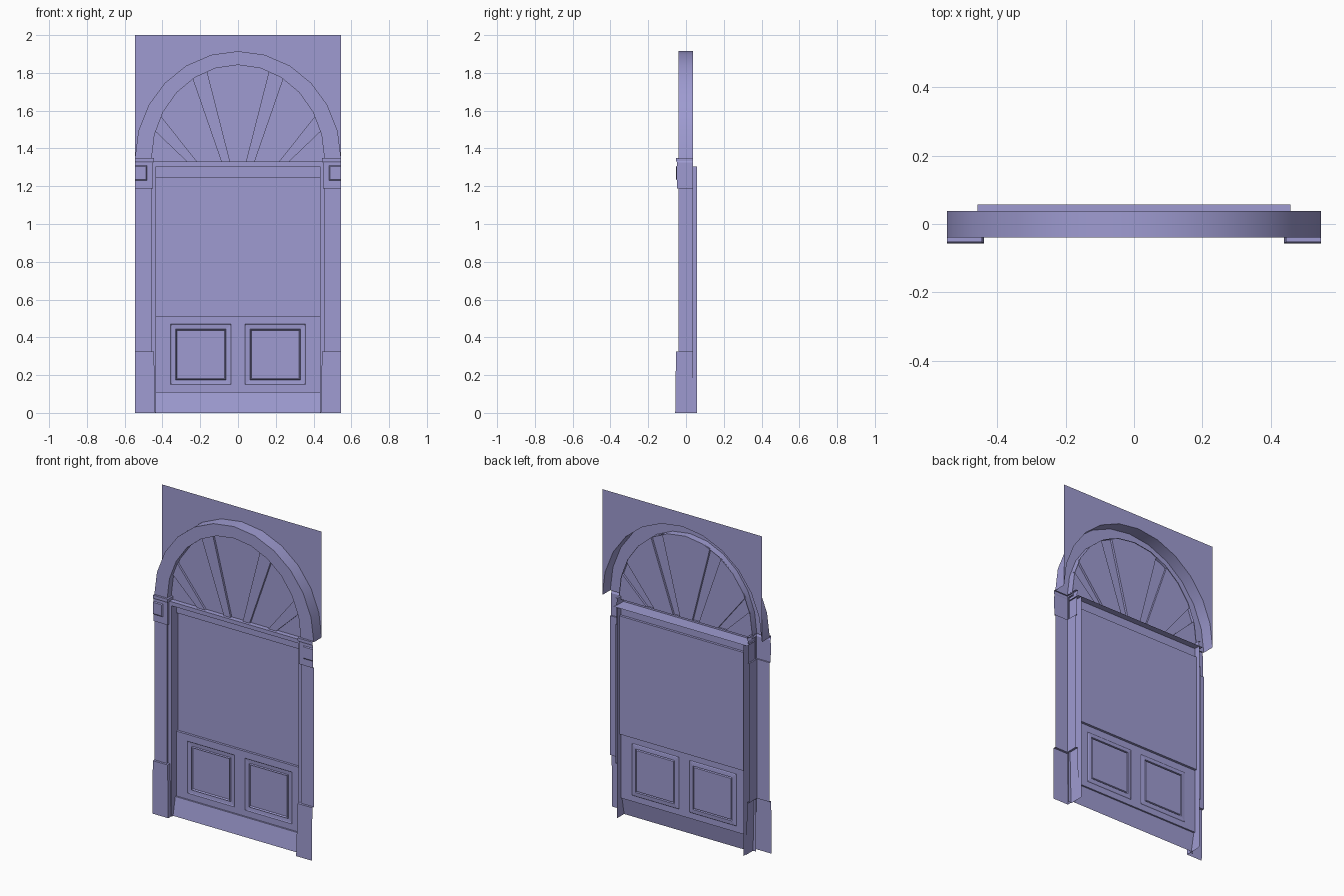
import bpy, bmesh, math

if "Cube" in bpy.data.objects:
    bpy.data.objects.remove(bpy.data.objects["Cube"])

paint = bpy.data.materials.new("violet_paint")
paint.diffuse_color = (0.345, 0.33, 0.64, 1)
paint.use_nodes = True
paint.node_tree.nodes["Principled BSDF"].inputs["Base Color"].default_value = paint.diffuse_color


def loft(name, loops, closed=False, cap=False, mirror=True, smooth=False):
    """Skin a surface through loops of equal length; optionally fill the last loop."""
    bm = bmesh.new()
    rows = [[bm.verts.new(p) for p in loop] for loop in loops]
    n = len(rows[0])
    for a, b in zip(rows, rows[1:]):
        for i in range(n if closed else n - 1):
            j = (i + 1) % n
            bm.faces.new((a[i], a[j], b[j], b[i]))
    if cap:
        bm.faces.new(rows[-1])
    bmesh.ops.recalc_face_normals(bm, faces=bm.faces)
    me = bpy.data.meshes.new(name)
    bm.to_mesh(me)
    bm.free()
    me.materials.append(paint)
    ob = bpy.data.objects.new(name, me)
    bpy.context.collection.objects.link(ob)
    if mirror:
        mod = ob.modifiers.new("Mirror", 'MIRROR')
        mod.merge_threshold = 0.0005
    if smooth:
        bpy.ops.object.select_all(action='DESELECT')
        bpy.context.view_layer.objects.active = ob
        ob.select_set(True)
        bpy.ops.object.shade_smooth_by_angle(angle=math.radians(30))
    return ob


def upright(name, plan, z0, z1):
    return loft(name, [[(x, y, z) for x, y in plan] for z in (z0, z1)])


def across(name, x, profile):
    """Horizontal moulding: a (y, z) profile swept from -x to x."""
    return loft(name, [[(-x, y, z), (x, y, z)] for y, z in profile], mirror=False)


def rect(x0, x1, z0, z1, y, inset=0):
    i = inset
    return [(x0 + i, y, z0 + i), (x1 - i, y, z0 + i), (x1 - i, y, z1 - i), (x0 + i, y, z1 - i)]


W = 0.546                      # half width
IN, JAMB = 0.4577, 0.434       # half widths of the arch and door openings
FRONT, BACK = -0.039, 0.038
FRAME_Y, REAR = -0.03, 0.057   # door frame front and rear edge
SPRING = 1.345


def arc(t, rx, rz):
    a = math.radians(t)
    return rx * math.sin(a), SPRING + rz * math.cos(a)


def inner(t):
    return arc(t, IN, 0.497)


steps = range(0, 91, 15)
outer_pts = [arc(t, W, 0.57) for t in steps]
inner_pts = [inner(t) for t in steps]

# Arch moulding and the wall spandrels above it
loft("arch", [[(x, y, z) for x, z in pts] for pts, y in
              ((outer_pts, BACK), (outer_pts, FRONT), (inner_pts, FRONT), (inner_pts, 0.005))],
     smooth=True)
loft("spandrel_wall", [[(x, BACK, z) for x, z in outer_pts], [(x, BACK, 2.0) for x, z in outer_pts]])

# Fanlight: glass sectors and raised spokes, bounded by (angle, foot x)
SILL, GLASS_Y, SPOKE_Y = 1.33, 0.0, -0.013
bounds = [(0, 0), (21, 0.042), (31.6, 0.088), (63, 0.217), (73, 0.27), (90, IN)]
for k, ((t0, b0), (t1, b1)) in enumerate(zip(bounds, bounds[1:])):
    spoke = k % 2 == 1
    y = SPOKE_Y if spoke else GLASS_Y
    ts = [t0] + [t for t in steps if t0 < t < t1] + [t1]
    outline = [(b1, SILL), (b0, SILL)] + [inner(t) for t in ts]
    front = [(x, y, z) for x, z in outline]
    loops = [[(x, GLASS_Y, z) for x, z in outline], front] if spoke else [front]
    loft("fan_spoke" if spoke else "fan_glass", loops, closed=True, cap=True)

# Pilasters with inner reveals, and the door jambs
upright("pilaster", [(W, FRONT), (IN, FRONT), (IN, BACK)], 0.326, 1.188)
upright("door_jamb", [(IN, FRAME_Y), (JAMB, FRAME_Y), (JAMB, REAR)], 0, 1.305)

# Tapered plinths
loft("plinth", [[(W, y, z), (x, y, z), (x, yb, z)] for x, y, yb, z in
                ((0.438, -0.057, BACK, 0), (0.445, -0.053, BACK, 0.326), (IN, FRONT, BACK, 0.326))])

# Capitals with stepped cap and a raised half panel
loft("capital", [[(W, FRONT - d, z), (IN - d, FRONT - d, z), (IN - d, BACK, z)] for z, d in
                 ((1.188, 0), (1.188, 0.008), (1.325, 0.008), (1.334, 0.013), (1.35, 0.013), (1.35, 0))])
loft("capital_panel", [[(W, y, z0), (x, y, z0), (x, y, z1), (W, y, z1)] for x, z0, z1, y in
                       ((0.482, 1.23, 1.31, -0.047), (0.486, 1.236, 1.305, -0.052))], cap=True)

# Frame head under the fanlight: sill top, front band and soffit
across("frame_head", IN, ((GLASS_Y, SILL), (FRAME_Y, SILL), (FRAME_Y, 1.305), (REAR, 1.305)))

# Door: top rail, recessed field, ledge above the lower part, sloping kick board
LOW_Y, FIELD_Y = 0.017, 0.032
across("door_field", JAMB, ((LOW_Y, 1.305), (LOW_Y, 1.244), (FIELD_Y, 1.244),
                            (FIELD_Y, 0.512), (LOW_Y, 0.512)))
across("kick_board", JAMB, ((LOW_Y, 0.111), (0.007, 0.111), (-0.015, 0)))

# Lower door with two framed panels
p = (0.037, 0.357, 0.149, 0.47)
loft("lower_door", [rect(0, JAMB, 0.111, 0.512, LOW_Y), rect(*p, LOW_Y), rect(*p, 0.020, 0.004),
                    rect(*p, 0.022, 0.026), rect(*p, 0.012, 0.029), rect(*p, 0.022, 0.034)],
     closed=True, cap=True)
